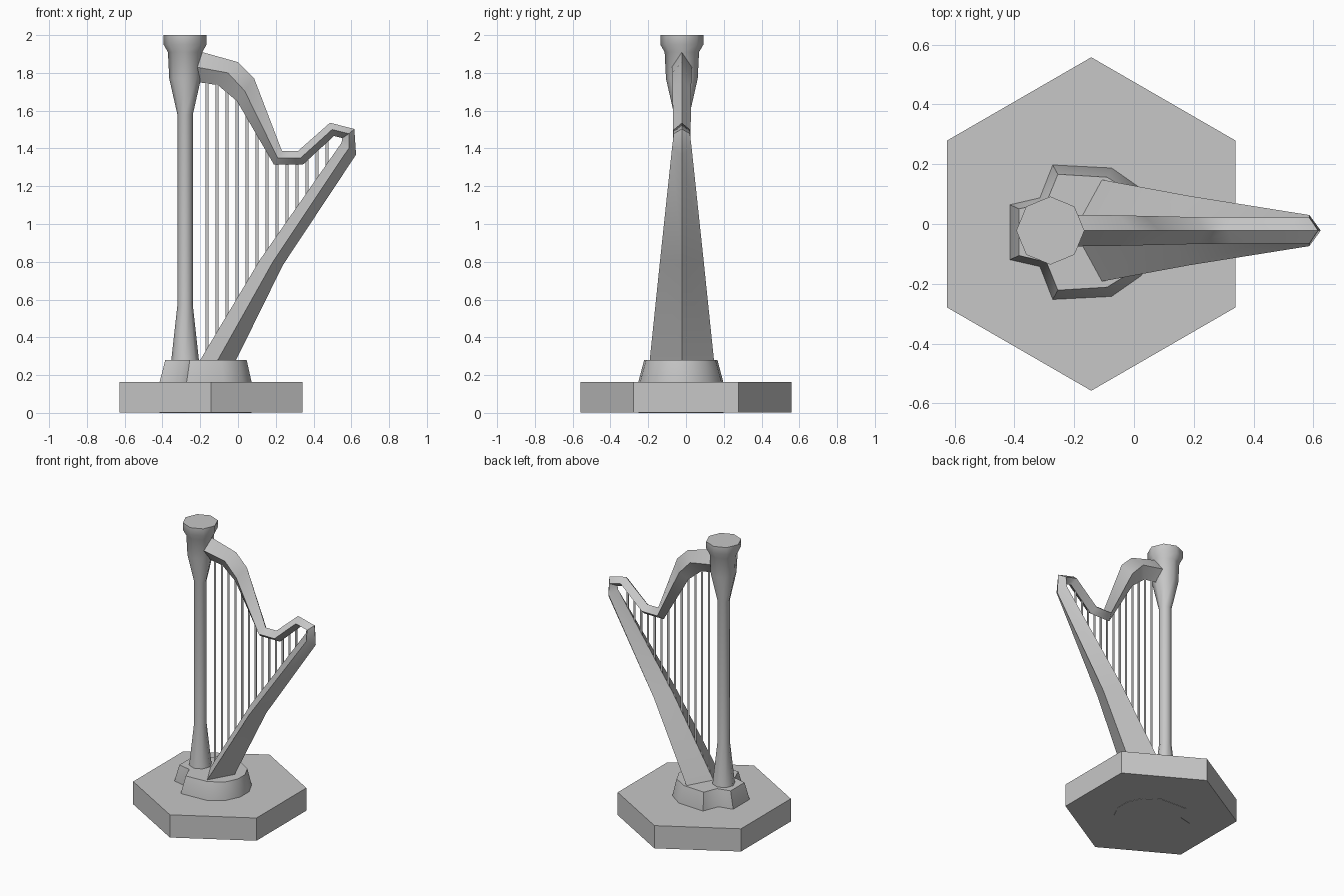
import bpy, bmesh, math

cube = bpy.data.objects.get("Cube")
if cube:
    bpy.data.objects.remove(cube, do_unlink=True)

grey = bpy.data.materials.new("stone_grey")
grey.use_nodes = True
tone = (0.57, 0.57, 0.57, 1)
grey.diffuse_color = tone
grey.node_tree.nodes["Principled BSDF"].inputs["Base Color"].default_value = tone

MID_Y = -0.022     # plane of the harp
PLINTH_Y = -0.0275
COLUMN_X = -0.28
PLINTH_TOP = 0.28


def loft(name, rings, smooth=None):
    """Skin a list of equal-length point rings and cap both ends."""
    bm = bmesh.new()
    loops = [[bm.verts.new(p) for p in ring] for ring in rings]
    n = len(loops[0])
    for a, b in zip(loops, loops[1:]):
        for i in range(n):
            j = (i + 1) % n
            bm.faces.new((a[i], a[j], b[j], b[i]))
    bm.faces.new(loops[0])
    bm.faces.new(loops[-1])
    bmesh.ops.recalc_face_normals(bm, faces=bm.faces)
    mesh = bpy.data.meshes.new(name)
    bm.to_mesh(mesh)
    bm.free()
    mesh.materials.append(grey)
    ob = bpy.data.objects.new(name, mesh)
    bpy.context.collection.objects.link(ob)
    if smooth:
        bpy.ops.object.select_all(action='DESELECT')
        ob.select_set(True)
        bpy.context.view_layer.objects.active = ob
        bpy.ops.object.shade_smooth_by_angle(angle=math.radians(smooth))
    return ob


def circle(x, y, z, r, n, turn=0.0):
    return [(x + r * math.cos(turn + math.tau * i / n),
             y + r * math.sin(turn + math.tau * i / n), z) for i in range(n)]


# Hexagonal base
loft("base", [circle(-0.143, 0, z, 0.558, 6, math.pi / 6) for z in (0.002, 0.163)])

# Keyhole-shaped plinth let into the base: half outline mirrored across the harp plane
half_low = [(-0.415, 0.092), (-0.315, 0.115), (-0.272, 0.225), (-0.075, 0.215),
            (0.025, 0.145), (0.072, 0.05)]
half_high = [(-0.385, 0.078), (-0.293, 0.1), (-0.255, 0.194), (-0.09, 0.184),
             (0.005, 0.125), (0.046, 0.04)]


def mirrored(half, z):
    return ([(x, PLINTH_Y + y, z) for x, y in half]
            + [(x, PLINTH_Y - y, z) for x, y in reversed(half)])


loft("plinth", [mirrored(half_low, 0), mirrored(half_low, 0.163),
                mirrored(half_high, PLINTH_TOP)], 60)

# Turned column with flared foot and capital
column = [(0.073, PLINTH_TOP), (0.041, 0.57), (0.041, 1.58),
          (0.084, 1.77), (0.091, 1.91), (0.114, 1.95), (0.114, 2.0)]
loft("column", [circle(COLUMN_X, MID_Y, z, r, 8) for r, z in column], 50)

# Neck and soundbox: one diamond section swept around the frame
# each row: outer ridge, side edge, inner ridge (x, z), half width
frame = [
    ((-0.19, 1.91), (-0.215, 1.83), (-0.205, 1.75), 0.053),
    ((0.0, 1.857), (-0.053, 1.8), (-0.106, 1.735), 0.051),
    ((0.085, 1.772), (0.035, 1.705), (-0.005, 1.65), 0.049),
    ((0.233, 1.386), (0.21, 1.35), (0.19, 1.315), 0.045),
    ((0.317, 1.386), (0.332, 1.35), (0.344, 1.315), 0.044),
    ((0.487, 1.536), (0.498, 1.5), (0.508, 1.466), 0.043),
    ((0.616, 1.503), (0.587, 1.478), (0.552, 1.455), 0.043),
    ((0.625, 1.367), (0.587, 1.402), (0.548, 1.43), 0.052),
    ((0.238, 0.783), (0.185, 0.8), (0.116, 0.81), 0.116),
    ((-0.01, PLINTH_TOP), (-0.107, PLINTH_TOP), (-0.2, PLINTH_TOP), 0.17),
]
loft("neck_and_soundbox",
     [[(o[0], MID_Y, o[1]), (s[0], MID_Y + w, s[1]),
       (i[0], MID_Y, i[1]), (s[0], MID_Y - w, s[1])] for o, s, i, w in frame], 49)


# Flat strings stretched between the inner ridges
def height(path, x):
    for (xa, za), (xb, zb) in zip(path, path[1:]):
        if xa <= x <= xb:
            return za + (zb - za) * (x - xa) / (xb - xa)


def strip(x, z, half_width=0.008, half_depth=0.001):
    return [(x + sx * half_width, MID_Y + sy * half_depth, z)
            for sx, sy in ((-1, -1), (1, -1), (1, 1), (-1, 1))]


neck_line = [row[2] for row in frame[:7]]
box_line = [row[2] for row in reversed(frame[7:])]
for k in range(13):
    x = -0.164 + 0.053 * k
    low, high = height(box_line, x) - 0.015, height(neck_line, x) + 0.015
    loft(f"string_{k + 1}", [strip(x, low), strip(x, high)])
